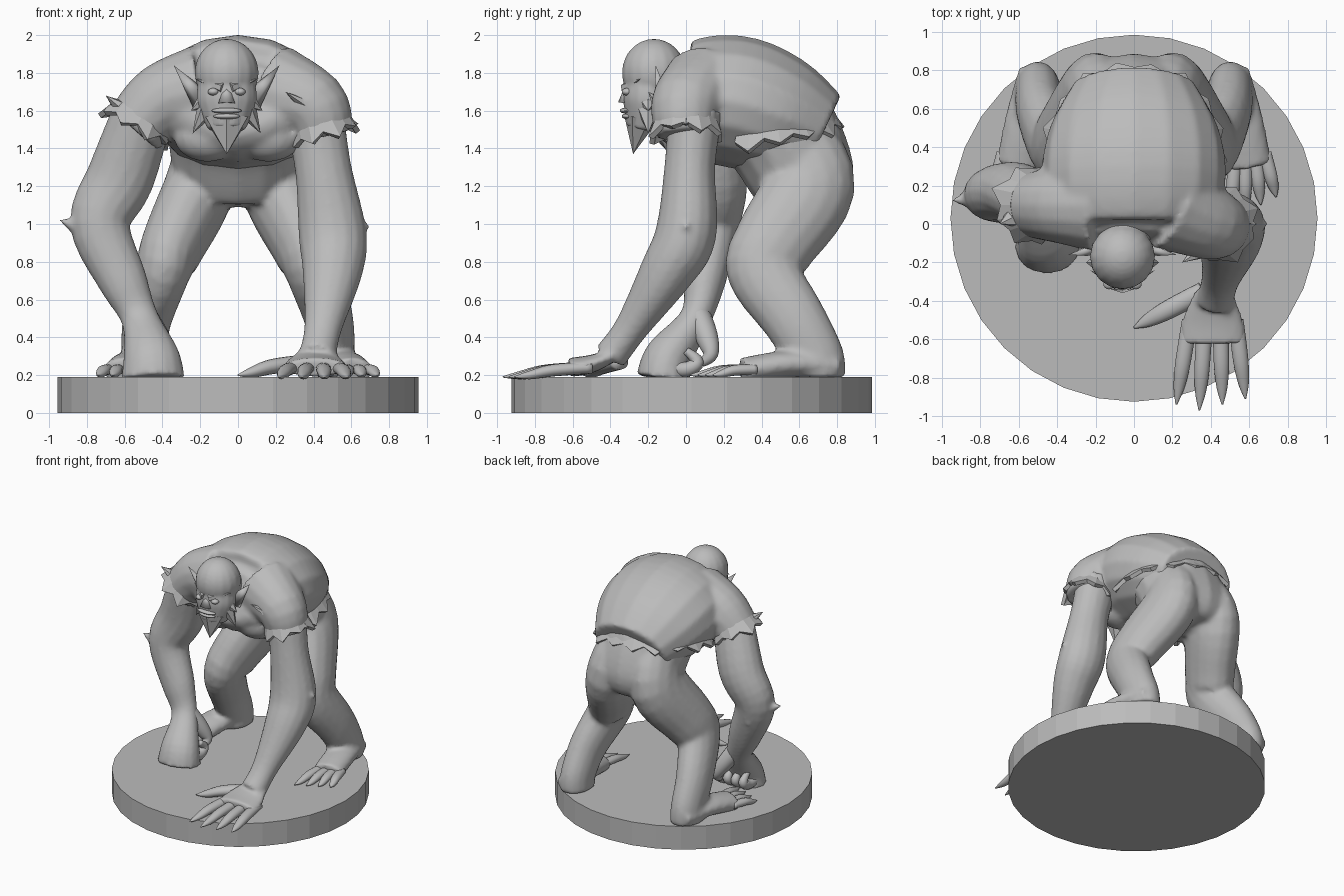
import bpy, bmesh, math
from mathutils import Vector, Matrix

cube = bpy.data.objects.get("Cube")
if cube:
    bpy.data.objects.remove(cube, do_unlink=True)

GREY = (.5, .5, .5, 1)
grey = bpy.data.materials.new("plain_grey")
grey.use_nodes = True
grey.diffuse_color = GREY
grey.node_tree.nodes["Principled BSDF"].inputs["Base Color"].default_value = GREY

ACROSS = Vector((1, 0, 0))
ALONG = Vector((0, 1, 0))
SIDES = 16
STEPS = 5


def smooth_path(joints):
    """Curve through the joints; each joint is x, y, z and radius."""
    pts = [Vector(joint) for joint in joints]
    path = []
    for i, (a, b) in enumerate(zip(pts, pts[1:])):
        before = pts[max(i - 1, 0)]
        after = pts[min(i + 2, len(pts) - 1)]
        leave, arrive, step = (b - before) / 2, (after - a) / 2, b - a
        for k in range(STEPS):
            t = k / STEPS
            path.append(a + leave * t + (3 * step - 2 * leave - arrive) * t ** 2
                        + (leave + arrive - 2 * step) * t ** 3)
    return path + [pts[-1]]


def limb(bm, joints, depth=1, ref=ACROSS):
    """Skin of elliptical rings set square to a smooth path."""
    path = smooth_path(joints)
    rings = []
    for i, point in enumerate(path):
        ahead = path[min(i + 1, len(path) - 1)] - path[max(i - 1, 0)]
        tangent = ahead.xyz.normalized()
        u = (ref - tangent * tangent.dot(ref)).normalized()
        v = tangent.cross(u) * depth
        angles = [math.tau * k / SIDES for k in range(SIDES)]
        rings.append([bm.verts.new(point.xyz + point.w * (u * math.cos(a) + v * math.sin(a)))
                      for a in angles])
    for ring, following in zip(rings, rings[1:]):
        for k in range(SIDES):
            bm.faces.new((ring[k - 1], ring[k], following[k], following[k - 1]))
    bm.faces.new(rings[0])
    bm.faces.new(rings[-1])


def finger(bm, root, tip, radius, ref=ACROSS):
    """Arched digit tapering into a claw."""
    root, tip = Vector(root), Vector(tip)
    middle = root.lerp(tip, .5) + Vector((0, 0, .01))
    last = root.lerp(tip, .8)
    limb(bm, [(*root, radius), (*middle, radius), (*last, radius * .7), (*tip, radius * .1)], .8, ref)


def ball(bm, centre, size):
    place = Matrix.Translation(centre) @ Matrix.Diagonal((*size, 1))
    bmesh.ops.create_uvsphere(bm, u_segments=SIDES, v_segments=SIDES, radius=1, matrix=place)


def spike(bm, root, tip, wide, thin):
    """Flattened cone from root to tip."""
    root, tip = Vector(root), Vector(tip)
    span = tip - root
    turn = span.to_track_quat('Z', 'Y').to_matrix().to_4x4()
    place = Matrix.Translation(root.lerp(tip, .5)) @ turn @ Matrix.Diagonal((wide, thin, 1, 1))
    bmesh.ops.create_cone(bm, cap_ends=True, segments=6, radius1=1, radius2=0,
                          depth=span.length, matrix=place)


def finish(name, bm, fuse=0, mirror=False, smooth=True, place=(0, 0, 0)):
    bmesh.ops.recalc_face_normals(bm, faces=bm.faces[:])
    mesh = bpy.data.meshes.new(name)
    bm.to_mesh(mesh)
    bm.free()
    mesh.materials.append(grey)
    for face in mesh.polygons:
        face.use_smooth = smooth
    part = bpy.data.objects.new(name, mesh)
    part.location = place
    bpy.context.collection.objects.link(part)
    if mirror:
        part.modifiers.new("Mirror", 'MIRROR').use_mirror_merge = False
    if fuse:
        remesh = part.modifiers.new("Fuse", 'REMESH')
        remesh.mode, remesh.voxel_size, remesh.use_smooth_shade = 'VOXEL', fuse, True
        blend = part.modifiers.new("Blend", 'SMOOTH')
        blend.factor, blend.iterations = .5, 5
    return part


def ragged_hem(name, centre, u, v, drop, start, end, teeth, flare):
    """Torn cloth edge: a strip of alternating long and short points."""
    bm = bmesh.new()
    centre, u, v, drop = map(Vector, (centre, u, v, drop))
    top, low = [], []
    for i in range(2 * teeth + 1):
        angle = math.radians(start + (end - start) * i / (2 * teeth))
        out = u * math.cos(angle) + v * math.sin(angle)
        reach = .75 + .25 * math.sin(i * 2) if i % 2 else .1
        top.append(bm.verts.new(centre + out * .9 - drop))
        low.append(bm.verts.new(centre + out * (1 + flare * reach) + drop * reach))
    for i in range(2 * teeth):
        bm.faces.new((top[i], top[i + 1], low[i + 1], low[i]))
    cloth = finish(name, bm, smooth=False)
    thickness = cloth.modifiers.new("Thickness", 'SOLIDIFY')
    thickness.thickness, thickness.offset = .03, 0


# Round display base
bm = bmesh.new()
bmesh.ops.create_cone(bm, cap_ends=True, segments=32, radius1=.955, radius2=.955, depth=.19,
                      matrix=Matrix.Translation((0, .03, .095)))
finish("base", bm, smooth=False)

# Pelvis, belly and legs fused together
bm = bmesh.new()
limb(bm, [(0, .66, 1.1, .17), (0, .64, 1.2, .32), (0, .52, 1.45, .37), (0, .4, 1.6, .37)], depth=.83)
limb(bm, [(.15, .55, 1.45, .17), (.2, .65, 1.2, .19), (.34, .47, .9, .17), (.4, .41, .75, .15),
          (.48, .57, .5, .13), (.5, .68, .3, .12), (.5, .69, .19, .12)], depth=1.3)
limb(bm, [(.5, .8, .25, .1), (.55, .55, .26, .12), (.6, .3, .22, .12)], depth=.6)
finish("legs_and_feet", bm, fuse=.018, mirror=True)

# Clawed toes
bm = bmesh.new()
for i in range(4):
    finger(bm, (.53 + i * .05, .37, .23), (.5 + i * .08, .02 + i * .04, .2), .035)
finish("toes", bm, mirror=True)

# Hunched torso with chest muscles and sleeves
bm = bmesh.new()
limb(bm, [(0, -.1, 1.68, .25), (0, 0, 1.65, .42), (0, .25, 1.65, .48),
          (0, .5, 1.57, .44), (0, .72, 1.47, .32)], depth=.73)
limb(bm, [(-.2, .1, 1.7, .25), (-.4, .1, 1.65, .2), (-.55, .1, 1.5, .17)], ref=ALONG)
limb(bm, [(.2, .1, 1.7, .25), (.4, 0, 1.62, .19), (.45, 0, 1.47, .16)], ref=ALONG)
for side in (-1, 1):
    ball(bm, (side * .16, 0, 1.46), (.18, .13, .13))
finish("torn_shirt", bm, fuse=.018)

ragged_hem("back_hem", centre=(0, .4, 1.48), u=(.43, 0, -.03), v=(0, .4, .06), drop=(0, 0, -.06),
           start=-20, end=200, teeth=10, flare=.12)
ragged_hem("right_sleeve_hem", centre=(-.53, .1, 1.53), u=(.15, 0, -.08), v=(0, .17, 0),
           drop=(-.03, 0, -.05), start=0, end=360, teeth=8, flare=.25)
ragged_hem("left_sleeve_hem", centre=(.45, 0, 1.49), u=(.15, 0, .05), v=(0, .17, 0),
           drop=(.02, 0, -.06), start=0, end=360, teeth=8, flare=.2)

# Loose cloth points on the sleeves
bm = bmesh.new()
spike(bm, (-.6, .05, 1.6), (-.7, 0, 1.68), .08, .05)
spike(bm, (.4, -.1, 1.6), (.25, -.2, 1.7), .08, .05)
spike(bm, (.53, 0, 1.55), (.64, 0, 1.53), .08, .05)
finish("sleeve_tatters", bm, smooth=False)

# Right arm leaning on a closed fist
bm = bmesh.new()
limb(bm, [(-.5, .1, 1.6, .16), (-.62, .17, 1.25, .18), (-.73, .15, 1, .16), (-.61, .1, .7, .13),
          (-.52, .05, .5, .1), (-.46, -.09, .3, .15), (-.45, -.12, .18, .17)], depth=.85)
spike(bm, (-.7, .15, .92), (-.96, .12, 1.03), .14, .12)
finish("right_arm", bm, fuse=.015)

bm = bmesh.new()
for i in range(4):
    x = -.56 + i * .07
    limb(bm, [(x, -.1, .24, .04), (x, 0, .23, .04), (x, .06, .27, .035), (x, 0, .33, .02)])
limb(bm, [(-.5, .06, .52, .07), (-.42, .11, .4, .06), (-.37, .13, .31, .04), (-.37, .08, .26, .02)])
finish("right_fist_fingers", bm)

# Left arm reaching to an open hand
bm = bmesh.new()
limb(bm, [(.4, .05, 1.6, .16), (.45, .02, 1.3, .15), (.5, 0, .95, .18), (.5, -.1, .75, .16),
          (.45, -.29, .45, .1), (.42, -.4, .3, .1)], depth=.9)
limb(bm, [(.42, -.35, .32, .1), (.41, -.5, .26, .16), (.41, -.62, .24, .17)], depth=.3)
spike(bm, (.52, 0, .92), (.71, 0, 1), .14, .12)
finish("left_arm", bm, fuse=.015)

bm = bmesh.new()
for i in range(4):
    finger(bm, (.29 + i * .08, -.5, .24), (.22 + i * .12, -.97 + abs(i - 1) * .03, .19), .04)
finger(bm, (.36, -.35, .27), (0, -.54, .2), .05, ref=ALONG)
finish("left_fingers", bm)

# Head, modelled about its own centre
HEAD = (-.06, -.2, 1.7)
bm = bmesh.new()
ball(bm, (0, .03, .1), (.17, .17, .18))
limb(bm, [(0, 0, .1, .14), (0, 0, -.05, .16), (0, -.03, -.2, .1)], depth=.85)
limb(bm, [(.04, .3, 0, .17), (0, .05, 0, .12)])
finish("head", bm, fuse=.012, place=HEAD)

bm = bmesh.new()
spike(bm, (0, -.13, -.06), (0, -.11, .06), .05, .03)
ball(bm, (0, -.12, -.1), (.08, .03, .015))
ball(bm, (0, -.11, -.13), (.07, .03, .015))
finish("nose_and_lips", bm, place=HEAD)

bm = bmesh.new()
spike(bm, (0, -.04, -.14), (0, -.08, -.33), .13, .09)
finish("beard", bm, smooth=False, place=HEAD)

bm = bmesh.new()
ball(bm, (.07, -.11, 0), (.03, .03, .02))
finish("eyes", bm, mirror=True, place=HEAD)

bm = bmesh.new()
spike(bm, (.02, -.12, .02), (.17, -.04, .07), .03, .03)
spike(bm, (.1, 0, -.08), (.18, 0, -.22), .07, .06)
spike(bm, (.1, 0, -.04), (.19, 0, -.1), .07, .06)
finish("brows_and_whiskers", bm, mirror=True, smooth=False, place=HEAD)

bm = bmesh.new()
spike(bm, (.13, .07, -.05), (.28, .04, .14), .04, .06)
finish("ears", bm, mirror=True, place=HEAD)
